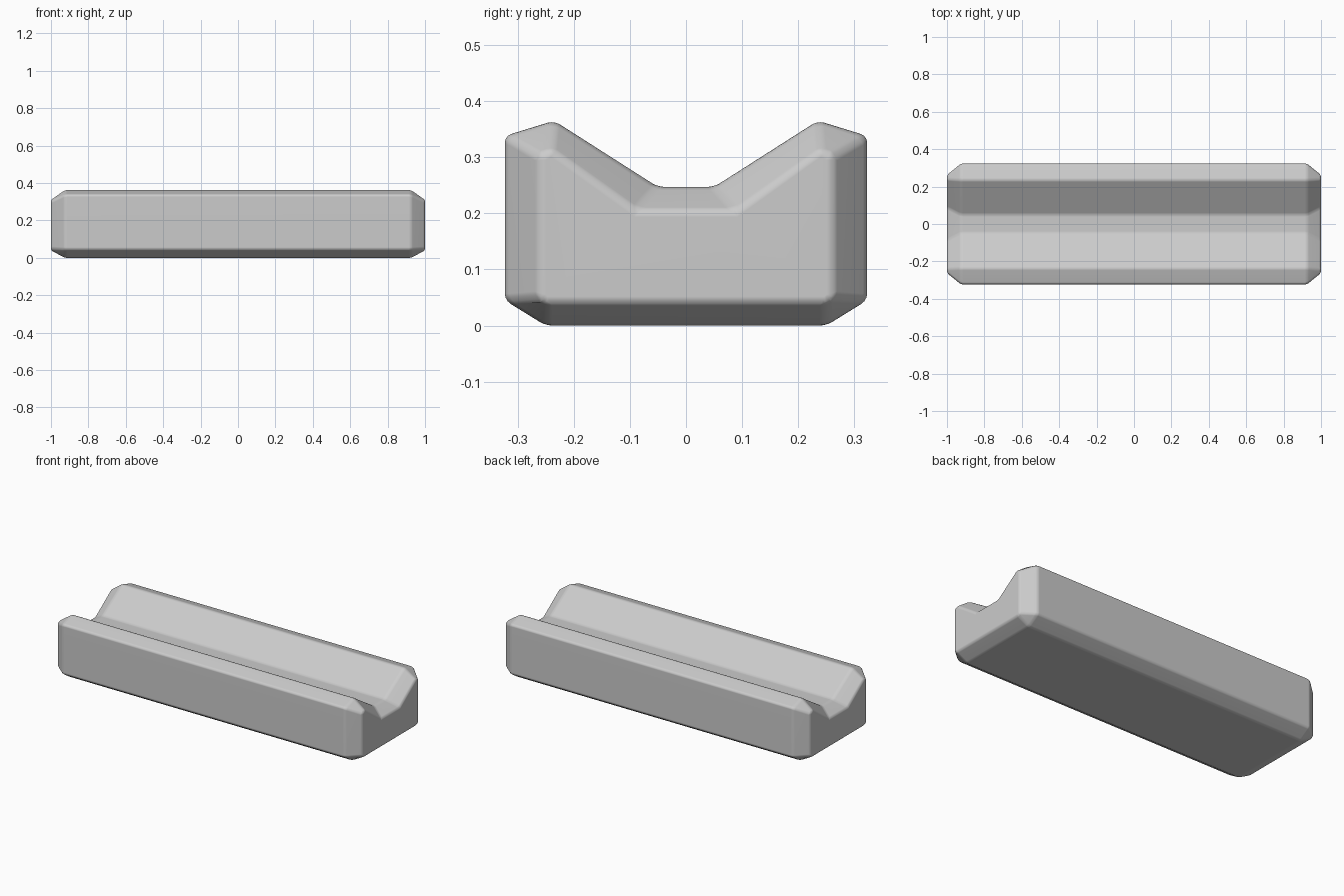
import bpy
import bmesh

cube = bpy.data.objects.get("Cube")
if cube:
    bpy.data.objects.remove(cube, do_unlink=True)

# Single plain grey material
grey = bpy.data.materials.new("light grey")
grey.use_nodes = True
colour = (0.6, 0.6, 0.6, 1)
grey.diffuse_color = colour
grey.node_tree.nodes["Principled BSDF"].inputs["Base Color"].default_value = colour

# Half cross-sections (y, z): the full body and the inset end face
body = [(0.25, 0), (0.323, 0.045), (0.323, 0.338), (0.235, 0.365), (0.05, 0.247)]
end = [(0.25, 0.04), (0.262, 0.05), (0.262, 0.302), (0.24, 0.314), (0.088, 0.205)]


def ring(bm, half, x):
    """Mirror a half section in y and place it at x."""
    loop = half + [(-y, z) for y, z in reversed(half)]
    return [bm.verts.new((x, y, z)) for y, z in loop]


# Grooved block: four sections bridged along x, with capped ends
bm = bmesh.new()
sections = [(end, -1), (body, -0.925), (body, 0.925), (end, 1)]
rings = [ring(bm, half, x) for half, x in sections]
for a, b in zip(rings, rings[1:]):
    for i in range(len(a)):
        j = (i + 1) % len(a)
        bm.faces.new((a[i], a[j], b[j], b[i]))
bm.faces.new(rings[0])
bm.faces.new(rings[-1])
bmesh.ops.recalc_face_normals(bm, faces=bm.faces)
mesh = bpy.data.meshes.new("grooved_block")
bm.to_mesh(mesh)
bm.free()
mesh.materials.append(grey)
block = bpy.data.objects.new("grooved_block", mesh)
bpy.context.collection.objects.link(block)
for face in mesh.polygons:
    face.use_smooth = True

# Softly rounded edges with flat main faces
bevel = block.modifiers.new("soft_edges", "BEVEL")
bevel.width = 0.012
bevel.segments = 3
bevel.limit_method = "ANGLE"
bevel.angle_limit = 0.2
block.modifiers.new("flat_faces", "WEIGHTED_NORMAL")
